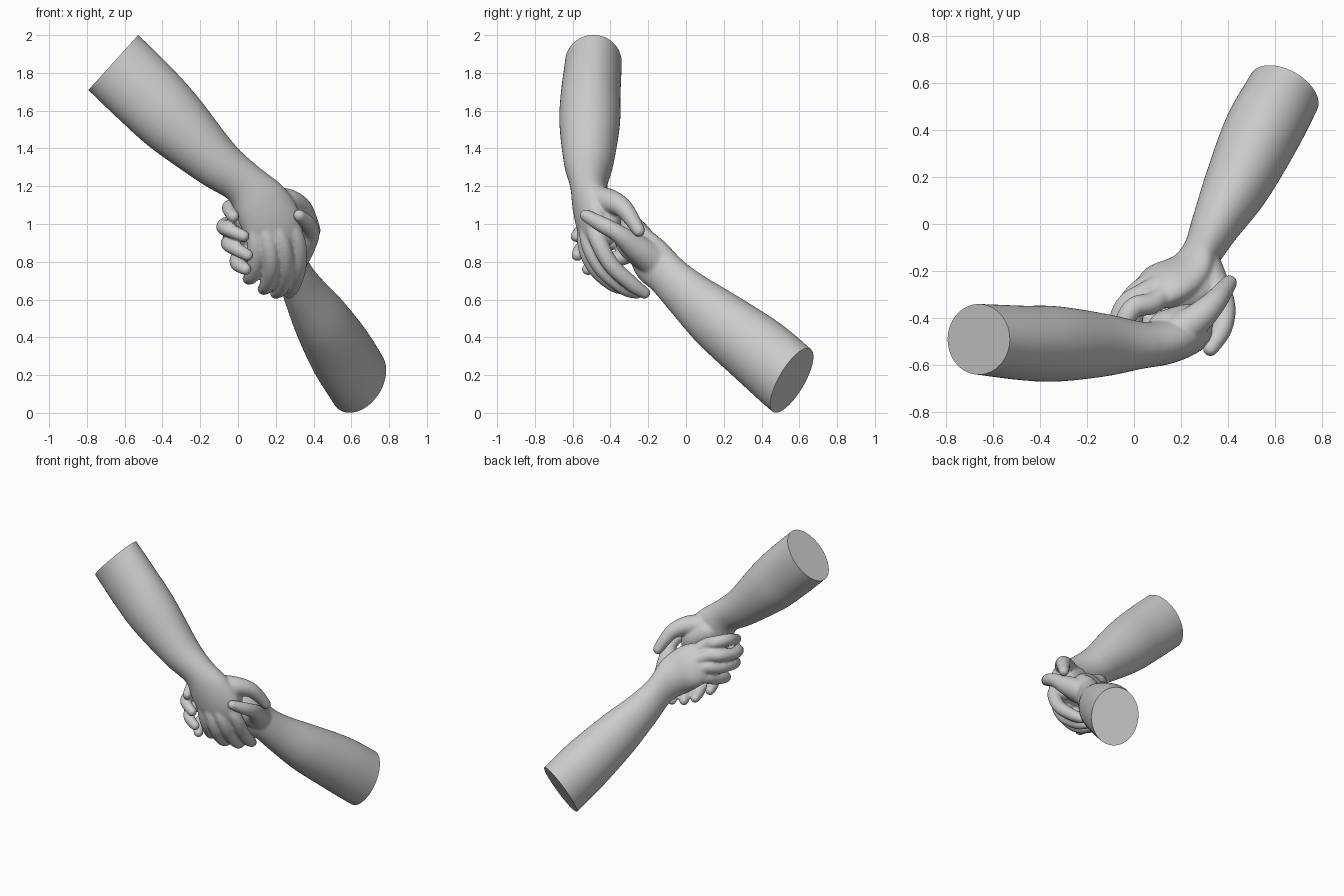
import bpy, bmesh, math
from mathutils import Vector


def spline(rows, steps=8):
    """Catmull-Rom resampling of equal-length number rows."""
    out, n = [], len(rows)
    for i in range(n - 1):
        a, b, c, d = (rows[max(0, min(n - 1, i + k))] for k in (-1, 0, 1, 2))
        for s in range(steps):
            t = s / steps
            out.append([0.5 * (2 * q + (r - p) * t + (2 * p - 5 * q + 4 * r - w) * t * t
                               + (3 * q - p - 3 * r + w) * t ** 3)
                        for p, q, r, w in zip(a, b, c, d)])
    return out + [list(rows[-1])]


def loft(bm, rows, sides=72):
    """Rows: x, y, z, width direction (3), half width, half thickness."""
    rows = spline(rows)
    pts = [Vector(r[:3]) for r in rows]
    rings = []
    for i, r in enumerate(rows):
        tan = (pts[min(i + 1, len(pts) - 1)] - pts[max(i - 1, 0)]).normalized()
        w = Vector(r[3:6])
        w = (w - tan * w.dot(tan)).normalized()
        n = tan.cross(w)
        ring = []
        for k in range(sides):
            a = 2 * math.pi * k / sides
            ring.append(bm.verts.new(pts[i] + w * (r[6] * math.cos(a)) + n * (r[7] * math.sin(a))))
        rings.append(ring)
    for a, b in zip(rings, rings[1:]):
        for k in range(sides):
            j = (k + 1) % sides
            bm.faces.new((a[k], a[j], b[j], b[k]))
    bm.faces.new(rings[0][::-1])
    bm.faces.new(rings[-1])


def finger(bm, path, ref):
    """Path rows: x, y, z, radius; rounded at both ends."""
    loft(bm, [p[:3] + ref + (p[3], p[3]) for p in path], 20)
    for p in (path[0], path[-1]):
        ball = bmesh.ops.create_icosphere(bm, subdivisions=3, radius=p[3])
        bmesh.ops.translate(bm, verts=ball["verts"], vec=p[:3])


def build(name, arm, fingers, ref, thumb, pad, thumb_ref, cut_co, cut_no):
    bm = bmesh.new()
    loft(bm, arm)
    radii = (0.034, 0.046, 0.044, 0.041, 0.038, 0.032)
    for path in fingers:
        rr = radii[:len(path) - 1] + radii[-1:]
        finger(bm, [p + (r,) for p, r in zip(path, rr)], ref)
    finger(bm, thumb, thumb_ref)
    finger(bm, pad, ref)
    bmesh.ops.recalc_face_normals(bm, faces=bm.faces)
    me = bpy.data.meshes.new(name)
    bm.to_mesh(me)
    bm.free()
    ob = bpy.data.objects.new(name, me)
    bpy.context.collection.objects.link(ob)
    # fuse the pieces into one skin
    rm = ob.modifiers.new("fuse", 'REMESH')
    rm.mode = 'VOXEL'
    rm.voxel_size = 0.008
    sm = ob.modifiers.new("soften", 'SMOOTH')
    sm.factor = 0.5
    sm.iterations = 9
    dg = bpy.context.evaluated_depsgraph_get()
    fused = bpy.data.meshes.new_from_object(ob.evaluated_get(dg))
    ob.modifiers.clear()
    # flat cut below the elbow
    bm = bmesh.new()
    bm.from_mesh(fused)
    bmesh.ops.bisect_plane(bm, geom=bm.verts[:] + bm.edges[:] + bm.faces[:],
                           plane_co=cut_co, plane_no=cut_no, clear_outer=True)
    bmesh.ops.holes_fill(bm, edges=[e for e in bm.edges if e.is_boundary], sides=0)
    bmesh.ops.recalc_face_normals(bm, faces=bm.faces)
    bm.to_mesh(fused)
    bm.free()
    ob.data = fused
    bpy.ops.object.select_all(action='DESELECT')
    bpy.context.view_layer.objects.active = ob
    ob.select_set(True)
    bpy.ops.object.shade_smooth_by_angle(angle=math.radians(45))


# upper arm reaching down, back of the hand to the front
d = (0.70, 0, 0.72)
build("upper_forearm_and_hand",
      [(-0.78, -0.485, 1.97) + d + (0.195, 0.145),
       (-0.66, -0.49, 1.855) + d + (0.197, 0.15),
       (-0.48, -0.505, 1.68) + d + (0.195, 0.158),
       (-0.33, -0.51, 1.53) + d + (0.182, 0.16),
       (-0.12, -0.515, 1.33) + d + (0.138, 0.132),
       (0.03, -0.515, 1.215) + d + (0.118, 0.1),
       (0.12, -0.505, 1.11, 0.85, 0.15, 0.45, 0.15, 0.095),
       (0.18, -0.49, 1.0, 0.95, 0.2, 0.15, 0.16, 0.085),
       (0.20, -0.475, 0.90, 0.95, 0.25, 0, 0.145, 0.068)],
      [[(0.18, -0.51, 1.08), (0.30, -0.475, 0.94), (0.32, -0.40, 0.79), (0.295, -0.29, 0.685), (0.27, -0.22, 0.635)],
       [(0.14, -0.53, 1.08), (0.23, -0.515, 0.91), (0.25, -0.445, 0.765), (0.23, -0.33, 0.665), (0.20, -0.26, 0.635)],
       [(0.10, -0.53, 1.08), (0.16, -0.53, 0.90), (0.175, -0.48, 0.77), (0.155, -0.38, 0.68), (0.135, -0.30, 0.655)],
       [(0.07, -0.53, 1.08), (0.09, -0.52, 0.92), (0.095, -0.485, 0.81), (0.075, -0.42, 0.73), (0.055, -0.36, 0.71)]],
      (1.0, 0.2, 0.0),
      [(0.15, -0.48, 1.12, 0.08), (0.26, -0.41, 1.12, 0.068), (0.335, -0.34, 1.09, 0.053),
       (0.375, -0.29, 1.03, 0.043), (0.405, -0.25, 0.965, 0.034)],
      [(0.14, -0.45, 1.09, 0.085), (0.23, -0.42, 1.03, 0.08), (0.26, -0.43, 0.94, 0.06)],
      (0.5, -0.87, 0.0),
      (-0.66, -0.49, 1.855), (-0.74, 0, 0.67))

# lower arm reaching up, back of the hand to the rear
u = (0.264, 0.521, 0.812)
build("lower_forearm_and_hand",
      [(0.70, 0.69, 0.07) + u + (0.195, 0.155),
       (0.637, 0.56, 0.172) + u + (0.195, 0.16),
       (0.545, 0.39, 0.32) + u + (0.19, 0.165),
       (0.44, 0.17, 0.49) + u + (0.165, 0.142),
       (0.35, 0.0, 0.635) + u + (0.13, 0.106),
       (0.295, -0.11, 0.74) + u + (0.115, 0.085),
       (0.23, -0.20, 0.83, 0.32, -0.05, 0.9, 0.14, 0.085),
       (0.14, -0.255, 0.91, 0.3, -0.35, 0.85, 0.15, 0.08),
       (0.07, -0.30, 0.945, 0.3, -0.35, 0.85, 0.13, 0.065)],
      [[(0.20, -0.22, 0.93), (0.09, -0.33, 1.04), (0.0, -0.355, 1.085), (-0.045, -0.44, 1.085), (-0.025, -0.56, 1.04)],
       [(0.19, -0.20, 0.89), (0.05, -0.29, 0.99), (-0.035, -0.345, 1.0), (-0.075, -0.45, 0.985),
        (-0.05, -0.54, 0.97), (0.03, -0.58, 0.935)],
       [(0.18, -0.19, 0.85), (0.04, -0.27, 0.92), (-0.03, -0.35, 0.91), (-0.05, -0.47, 0.895),
        (-0.015, -0.55, 0.87), (0.05, -0.575, 0.835)],
       [(0.18, -0.18, 0.81), (0.05, -0.26, 0.85), (0.005, -0.35, 0.82), (0.0, -0.45, 0.79), (0.04, -0.52, 0.76)]],
      (0.35, -0.1, 0.9),
      [(0.28, -0.17, 0.81, 0.09), (0.34, -0.27, 0.88, 0.07), (0.385, -0.36, 0.95, 0.048),
       (0.372, -0.45, 1.0, 0.043), (0.325, -0.53, 1.045, 0.033)],
      [(0.28, -0.18, 0.82, 0.09), (0.28, -0.27, 0.88, 0.085), (0.20, -0.31, 0.93, 0.075)],
      (0.9, 0.4, 0.2),
      (0.637, 0.56, 0.172), (0.42, 0.765, -0.49))
